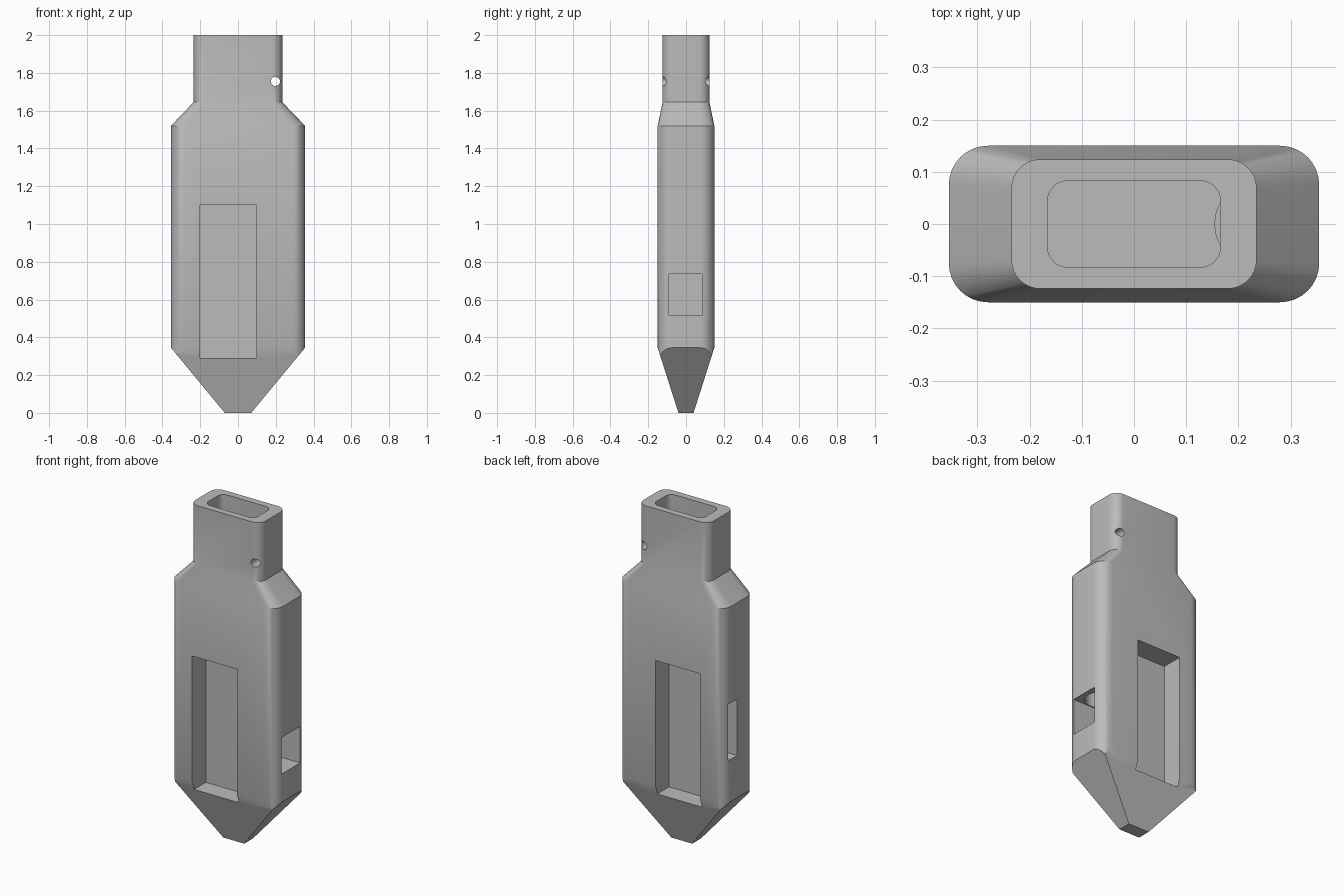
import bpy, bmesh, math

if "Cube" in bpy.data.objects:
    bpy.data.objects.remove(bpy.data.objects["Cube"])

grey = bpy.data.materials.new("plain_grey")
grey.diffuse_color = (0.5, 0.5, 0.5, 1)
grey.use_nodes = True
grey.node_tree.nodes["Principled BSDF"].inputs["Base Color"].default_value = grey.diffuse_color


def rounded_ring(hx, hy, r, z, n=8):
    """Points of a rounded rectangle, counter-clockwise."""
    pts = []
    for q, (sx, sy) in enumerate([(1, 1), (-1, 1), (-1, -1), (1, -1)]):
        for i in range(n + 1):
            a = math.pi / 2 * (q + i / n)
            pts.append((sx * (hx - r) + r * math.cos(a), sy * (hy - r) + r * math.sin(a), z))
    return pts


def rect_ring(hx, hy, z):
    return [(hx, hy, z), (-hx, hy, z), (-hx, -hy, z), (hx, -hy, z)]


def loft(name, rings):
    """Closed solid through a stack of equal-length rings."""
    bm = bmesh.new()
    rows = [[bm.verts.new(p) for p in ring] for ring in rings]
    n = len(rows[0])
    for a, b in zip(rows, rows[1:]):
        for i in range(n):
            j = (i + 1) % n
            bm.faces.new((a[i], a[j], b[j], b[i]))
    bm.faces.new(rows[0][::-1])
    bm.faces.new(rows[-1])
    bmesh.ops.recalc_face_normals(bm, faces=bm.faces)
    me = bpy.data.meshes.new(name)
    bm.to_mesh(me)
    bm.free()
    me.materials.append(grey)
    ob = bpy.data.objects.new(name, me)
    bpy.context.collection.objects.link(ob)
    return ob


def box(name, x0, x1, y0, y1, z0, z1):
    rect = lambda z: [(x1, y1, z), (x0, y1, z), (x0, y0, z), (x1, y0, z)]
    return loft(name, [rect(z0), rect(z1)])


def rod(name, r, c, length, along_y=False, n=32):
    """Cylinder centred on c, upright or along y."""
    ring = lambda z: [(r * math.cos(2 * math.pi * i / n), r * math.sin(2 * math.pi * i / n), z) for i in range(n)]
    ob = loft(name, [ring(-length / 2), ring(length / 2)])
    ob.location = c
    if along_y:
        ob.rotation_euler.x = math.pi / 2
    return ob


def boolean(target, cutter, op="DIFFERENCE"):
    cutter.hide_render = True
    bpy.context.view_layer.update()
    m = target.modifiers.new("cut", "BOOLEAN")
    m.operation, m.object, m.solver = op, cutter, "EXACT"
    bpy.context.view_layer.objects.active = target
    bpy.ops.object.modifier_apply(modifier=m.name)
    bpy.data.objects.remove(cutter, do_unlink=True)


# Rounded casing with sloped shoulders and a narrow neck
body = loft("casing", [
    rounded_ring(0.355, 0.15, 0.075, -0.1),
    rounded_ring(0.355, 0.15, 0.075, 1.52),
    rounded_ring(0.235, 0.124, 0.055, 1.645),
    rounded_ring(0.235, 0.124, 0.055, 2.0),
])

# Flat-sided wedge tip, carved by a widening frustum
t = 2.2 / 0.345
boolean(body, loft("tip_shape", [
    rect_ring(0.07, 0.04, 0),
    rect_ring(0.07 + 0.285 * t, 0.04 + 0.11 * t, 2.2),
]), "INTERSECT")

# Neck socket
boolean(body, loft("socket", [rounded_ring(0.166, 0.083, 0.04, 1.2),
                              rounded_ring(0.166, 0.083, 0.04, 2.1)]))

# Tall window pockets on front and back
boolean(body, box("front_pocket", -0.2, 0.098, -0.3, -0.02, 0.29, 1.1))
boolean(body, box("back_pocket", -0.2, 0.098, 0.02, 0.3, 0.29, 1.1))

# Side openings and the channel leading up from the right one
boolean(body, box("right_opening", 0.14, 0.5, -0.09, 0.085, 0.515, 0.735))
boolean(body, rod("channel", 0.085, (0.24, 0, 0.95), 0.7))
boolean(body, box("left_slot", -0.5, -0.25, 0.02, 0.1, 0.6, 0.94))

# Pin hole through the neck
boolean(body, rod("pin_hole", 0.024, (0.198, 0, 1.755), 0.6, along_y=True))

# Smooth rounded corners, crisp edges elsewhere
bpy.ops.object.select_all(action="DESELECT")
body.select_set(True)
bpy.context.view_layer.objects.active = body
bpy.ops.object.shade_smooth_by_angle(angle=math.radians(30))
